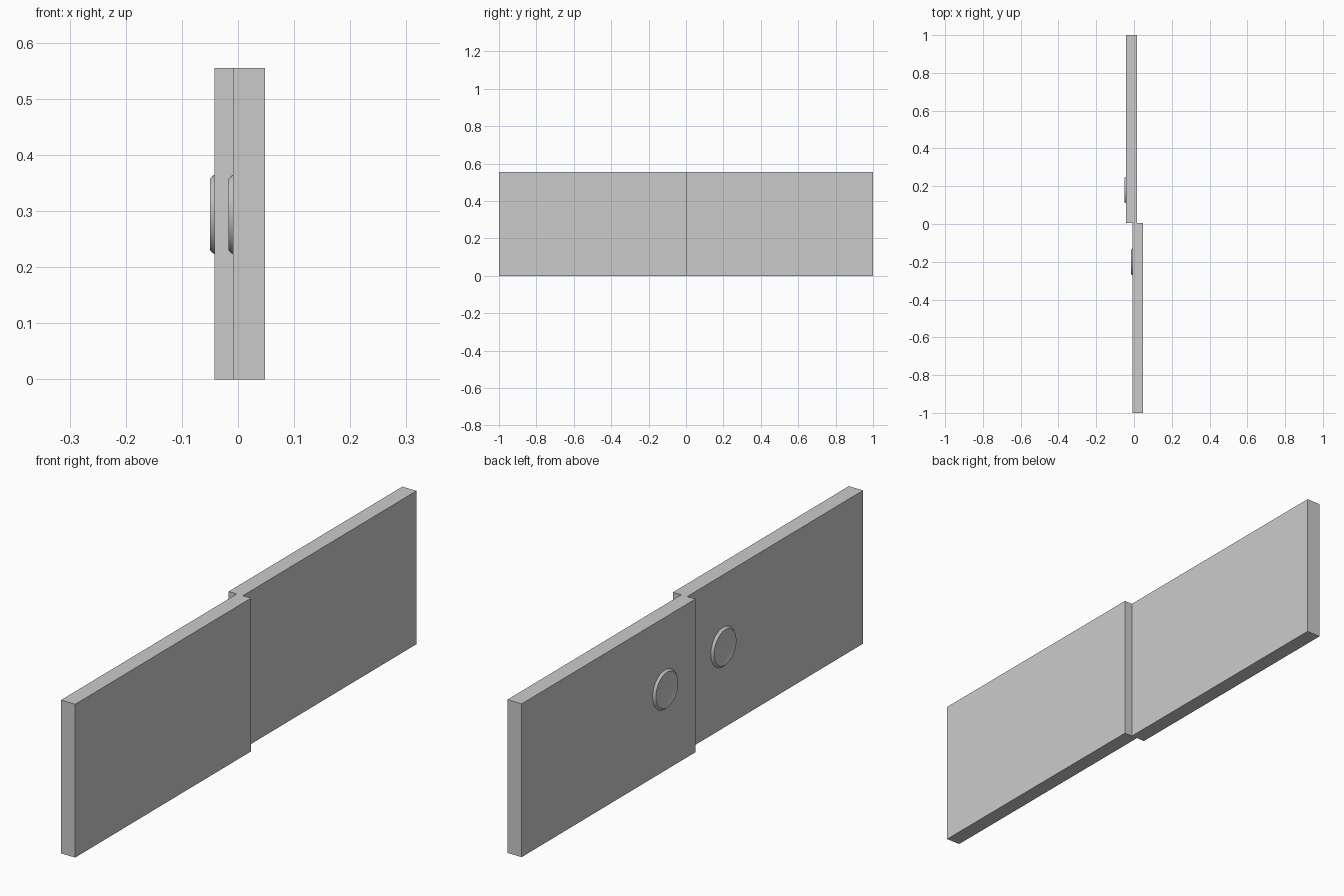
import bpy, bmesh, math
from mathutils import Matrix

cube = bpy.data.objects.get("Cube")
if cube:
    bpy.data.objects.remove(cube, do_unlink=True)

HEIGHT = 0.555
SEAM = 0.006
BACK_X = (-0.042, 0.015)
FRONT_X = (-0.009, 0.048)

grey = bpy.data.materials.new("grey")
grey.use_nodes = True
grey.diffuse_color = (0.6, 0.6, 0.6, 1)
grey.node_tree.nodes["Principled BSDF"].inputs["Base Color"].default_value = (0.6, 0.6, 0.6, 1)


def add_object(name, bm):
    bmesh.ops.recalc_face_normals(bm, faces=bm.faces)
    mesh = bpy.data.meshes.new(name)
    bm.to_mesh(mesh)
    bm.free()
    mesh.materials.append(grey)
    obj = bpy.data.objects.new(name, mesh)
    bpy.context.collection.objects.link(obj)
    return obj


# Two offset panels joined in one stepped outline, extruded upwards
outline = [(FRONT_X[0], -1), (FRONT_X[1], -1), (FRONT_X[1], SEAM), (BACK_X[1], SEAM),
           (BACK_X[1], 1), (BACK_X[0], 1), (BACK_X[0], SEAM), (FRONT_X[0], SEAM)]
bm = bmesh.new()
base = bm.faces.new([bm.verts.new((x, y, 0)) for x, y in outline])
top = bmesh.ops.extrude_face_region(bm, geom=[base])["geom"]
bmesh.ops.translate(bm, vec=(0, 0, HEIGHT), verts=[v for v in top if isinstance(v, bmesh.types.BMVert)])
add_object("stepped_panels", bm)


# Round knob with a bevelled rim and a shallow dished face, pointing to -x
def dished_knob(name, x, y, z=0.294, radius=0.071, rim=0.064, rise=0.008, dish=0.007):
    profile = [(radius, -0.002), (radius, 0), (rim, rise)]
    for i in range(1, 7):
        r = rim * (1 - i / 6)
        profile.append((r, rise - dish * (1 - (r / rim) ** 2)))
    bm = bmesh.new()
    verts = [bm.verts.new((-h, r, 0)) for r, h in profile]
    edges = [bm.edges.new(pair) for pair in zip(verts, verts[1:])]
    bmesh.ops.spin(bm, geom=verts + edges, cent=(0, 0, 0), axis=(1, 0, 0),
                   angle=math.tau, steps=48)
    bmesh.ops.remove_doubles(bm, verts=bm.verts, dist=0.0001)
    bmesh.ops.transform(bm, matrix=Matrix.Translation((x, y, z)), verts=bm.verts)
    obj = add_object(name, bm)
    # Open shell: make sure the dished face points outwards
    centre = min(obj.data.polygons, key=lambda p: (p.center.y - y) ** 2 + (p.center.z - z) ** 2)
    if centre.normal.x > 0:
        obj.data.flip_normals()
    bpy.ops.object.select_all(action="DESELECT")
    obj.select_set(True)
    bpy.context.view_layer.objects.active = obj
    bpy.ops.object.shade_smooth_by_angle(angle=math.radians(15))


dished_knob("back_knob", BACK_X[0], 0.18)
dished_knob("front_knob", FRONT_X[0], -0.2)
